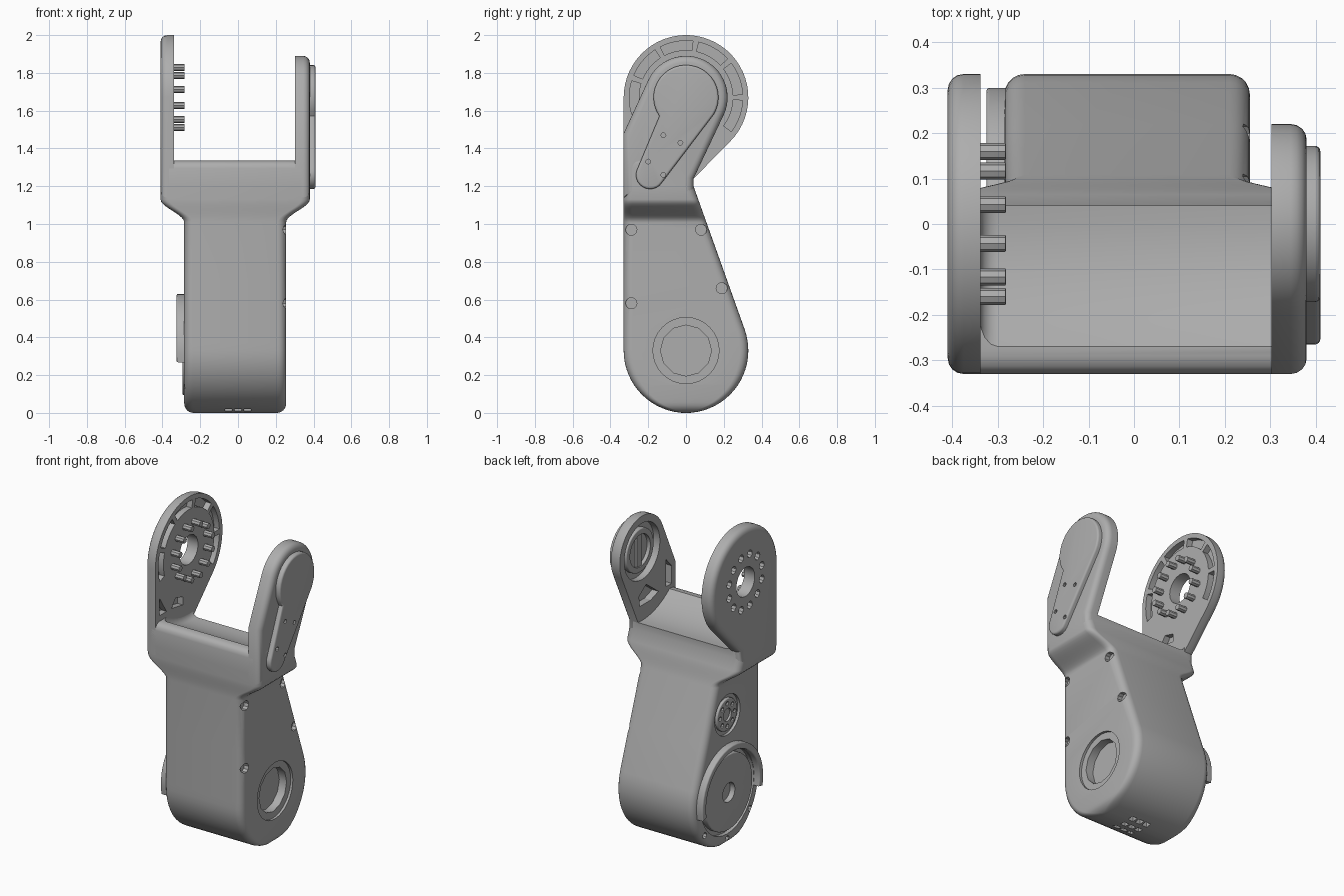
import bpy, bmesh
from math import sin, cos, pi, radians, sqrt

if "Cube" in bpy.data.objects:
    bpy.data.objects.remove(bpy.data.objects["Cube"], do_unlink=True)

grey = bpy.data.materials.new("satin grey")
grey.use_nodes = True
grey.diffuse_color = (0.42, 0.42, 0.42, 1)
grey.node_tree.nodes["Principled BSDF"].inputs["Base Color"].default_value = (0.42, 0.42, 0.42, 1)

LOW, HIGH = 0.33, 1.67      # heights of the two joint axes
R = 0.33


def finish(name, bm):
    bmesh.ops.recalc_face_normals(bm, faces=bm.faces)
    mesh = bpy.data.meshes.new(name)
    bm.to_mesh(mesh)
    bm.free()
    mesh.materials.append(grey)
    ob = bpy.data.objects.new(name, mesh)
    bpy.context.scene.collection.objects.link(ob)
    return ob


def arc(r, a0, a1, z=HIGH, y=0, n=24):
    return [(y + r * cos(radians(a0 + (a1 - a0) * i / n)),
             z + r * sin(radians(a0 + (a1 - a0) * i / n))) for i in range(n + 1)]


def circle(r, z=HIGH, y=0, n=32):
    return arc(r, 0, 360, z, y, n)[:-1]


def sector(r0, r1, a0, a1, z=HIGH, n=8):
    return arc(r0, a0, a1, z, n=n) + arc(r1, a1, a0, z, n=n)


def prism(name, pts, x0, x1, bevel=0):
    """Side outline (y, z) pushed from x0 to x1; the x1 rim may be rounded."""
    bm = bmesh.new()
    near = [bm.verts.new((x0, y, z)) for y, z in pts]
    far = [bm.verts.new((x1, y, z)) for y, z in pts]
    bm.faces.new(near)
    cap = bm.faces.new(far)
    for i in range(len(pts)):
        j = (i + 1) % len(pts)
        bm.faces.new((near[i], near[j], far[j], far[i]))
    bmesh.ops.recalc_face_normals(bm, faces=bm.faces)
    if bevel:
        bmesh.ops.bevel(bm, geom=list(cap.edges), offset=bevel, segments=4,
                        profile=0.5, affect='EDGES')
    return finish(name, bm)


def cut(target, shapes):
    """Subtract several separate prisms from one part."""
    for pts, x0, x1, *bevel in shapes:
        tool = prism("cutter", pts, x0, x1, *bevel)
        tool.hide_render = True
        mod = target.modifiers.new("cut", 'BOOLEAN')
        mod.operation = 'DIFFERENCE'
        mod.solver = 'EXACT'
        mod.object = tool
        bpy.context.view_layer.objects.active = target
        bpy.ops.object.modifier_apply(modifier=mod.name)
        bpy.data.objects.remove(tool, do_unlink=True)


def quarter(r, d):
    """How far a rounded edge of radius r has drawn in at depth d past its start."""
    d = min(max(d, 0), r)
    return r - sqrt(max(r * r - d * d, 0))


# Housing: rounded rectangles stacked along z
def ring(z):
    t = min(max((z - 1.01) / 0.12, 0), 1)
    flare = 0.125 * t * t * (3 - 2 * t)
    inset = quarter(0.05, 0.05 - z)
    xl, xr = -0.285 - flare + inset, 0.255 + flare - inset
    half = sqrt(max(R * R - (z - LOW) ** 2, 0.0004))
    front = -half if z < LOW else -R + quarter(0.04, z - 1.295)
    back = half if z < 0.441 else max(0.311 - (z - 0.441) * 0.357, 0.04)
    c = min(0.045, (back - front) * 0.45)
    pts = []
    for cx, cy, a in ((xr - c, back - c, 0), (xl + c, back - c, 90),
                      (xl + c, front + c, 180), (xr - c, front + c, 270)):
        pts += arc(c, a, a + 90, z=cy, y=cx, n=5)
    return [(x, y, z) for x, y in pts]


levels = [R * (1 - cos(pi / 2 * i / 16)) for i in range(17)]
levels += [0.37, 0.41, 0.441, 0.7] + [1.01 + 0.012 * i for i in range(11)]
levels += [1.199, 1.295, 1.315, 1.328, 1.335]
bm = bmesh.new()
rings = [[bm.verts.new(p) for p in ring(z)] for z in levels]
for lower, upper in zip(rings, rings[1:]):
    for i in range(len(lower)):
        j = (i + 1) % len(lower)
        bm.faces.new((lower[i], lower[j], upper[j], upper[i]))
bm.faces.new(rings[0][::-1])
bm.faces.new(rings[-1])
housing = finish("housing", bm)

# Trough under the upper joint, joint recesses, screw holes
cut(housing, [
    (circle(0.43, n=64), 0.302, -0.34, 0.04),
    (circle(0.175, LOW), 0.24, 0.3),
    (circle(0.135, LOW, n=12), 0.19, 0.3),
    (circle(0.26, LOW), -0.3, -0.26),
    (circle(0.125, 0.81), -0.3, -0.268),
])
cut(housing, [(circle(0.03, z, y, 10), 0.225, 0.3)
              for y, z in ((-0.29, 0.97), (0.08, 0.97), (0.19, 0.66), (-0.29, 0.58))])
cut(housing, [(circle(0.018, LOW + 0.29 * sin(a), 0.29 * cos(a), 8), -0.3, -0.25)
              for a in (radians(-40), radians(-90), radians(-140))])

# Drainage slots under the housing
for y in (-0.11, -0.04, 0.03):
    slot = [(y, -0.05), (y + 0.035, -0.05), (y + 0.035, 0.05), (y, 0.05)]
    cut(housing, [(slot, x - 0.018, x + 0.018) for x in (-0.05, 0, 0.05)])

# Lower joint rotor with raised half flange
rotor = prism("lower_rotor", circle(0.235, LOW), -0.25, -0.295, 0.008)
cut(rotor, [(circle(0.06, LOW, n=16), -0.31, -0.262)])
prism("rotor_flange", sector(0.262, 0.3, -12, 192, LOW, 24), -0.27, -0.325, 0.008)

# Small round connector above the rotor
connector = prism("round_connector", circle(0.1, 0.81, n=24), -0.25, -0.285, 0.006)
cut(connector, [(circle(0.04, 0.81, n=12), -0.3, -0.272)])
cut(connector, [(circle(0.014, 0.81 + 0.07 * sin(k * pi / 4), 0.07 * cos(k * pi / 4), 8),
                 -0.3, -0.272) for k in range(8)])

# Round plate with open centre and pockets on its inner face
foot = [(-R, 1.14), (0.04, 1.14), (0.04, 1.24)]
plate = prism("round_plate", foot + arc(0.33, -44.5, 180, n=36), -0.338, -0.41, 0.035)
cut(plate, [(circle(0.09, n=20), -0.5, -0.3)])
cut(plate, [(sector(0.25, 0.3, a + 3, a + 37), -0.375, -0.3)
            for a in range(-40, 200, 40)])
cut(plate, [([(-0.29, 1.37), (-0.22, 1.37), (-0.29, 1.48)], -0.375, -0.3),
            ([(-0.17, 1.37), (-0.06, 1.35), (-0.06, 1.4), (-0.13, 1.42)], -0.375, -0.3)])

# Ring of twelve pins with matching sockets on the outer face
for k in range(12):
    a = radians(15 + 30 * k)
    y, z = 0.165 * cos(a), HIGH + 0.165 * sin(a)
    cut(plate, [(circle(0.024, z, y, 8), -0.43, -0.375)])
    prism("pin_%d" % (k + 1), circle(0.019, z, y, 8), -0.36, -0.282, 0.003)

# Narrow arm with bearing recess and pockets on its inner face
arm = prism("narrow_arm", foot + arc(0.22, -25.3, 155, n=28) + [(-R, 1.48)],
            0.302, 0.38, 0.035)
cut(arm, [
    (circle(0.175), 0.25, 0.345),
    ([(-0.29, 1.36), (-0.235, 1.36), (-0.235, 1.53), (-0.29, 1.47)], 0.25, 0.345),
    ([(-0.16, 1.36), (0.02, 1.3), (0.03, 1.4), (-0.04, 1.45)], 0.25, 0.345),
])
hub = prism("arm_bearing", circle(0.135), 0.36, 0.315, 0.006)
cut(hub, [(circle(0.1), 0.25, 0.338)])
prism("bearing_spoke", [(-0.02, HIGH - 0.12), (0.02, HIGH - 0.12),
                        (0.02, HIGH + 0.12), (-0.02, HIGH + 0.12)], 0.36, 0.322)

# Keyhole-shaped cover on the outside of the arm
cover = prism("arm_cover", arc(0.172, -32, 215) + arc(0.075, 150, 328, 1.26, -0.19, 12),
              0.36, 0.41, 0.012)
cut(cover, [(circle(0.013, z, y, 8), 0.395, 0.43)
            for y, z in ((-0.2, 1.33), (-0.12, 1.26), (-0.12, 1.47), (-0.03, 1.43))])

# Smooth shading with crisp edges
bpy.ops.object.select_all(action='DESELECT')
for ob in bpy.context.scene.objects:
    if ob.type == 'MESH':
        ob.select_set(True)
        bpy.context.view_layer.objects.active = ob
bpy.ops.object.shade_smooth_by_angle(angle=radians(35))
